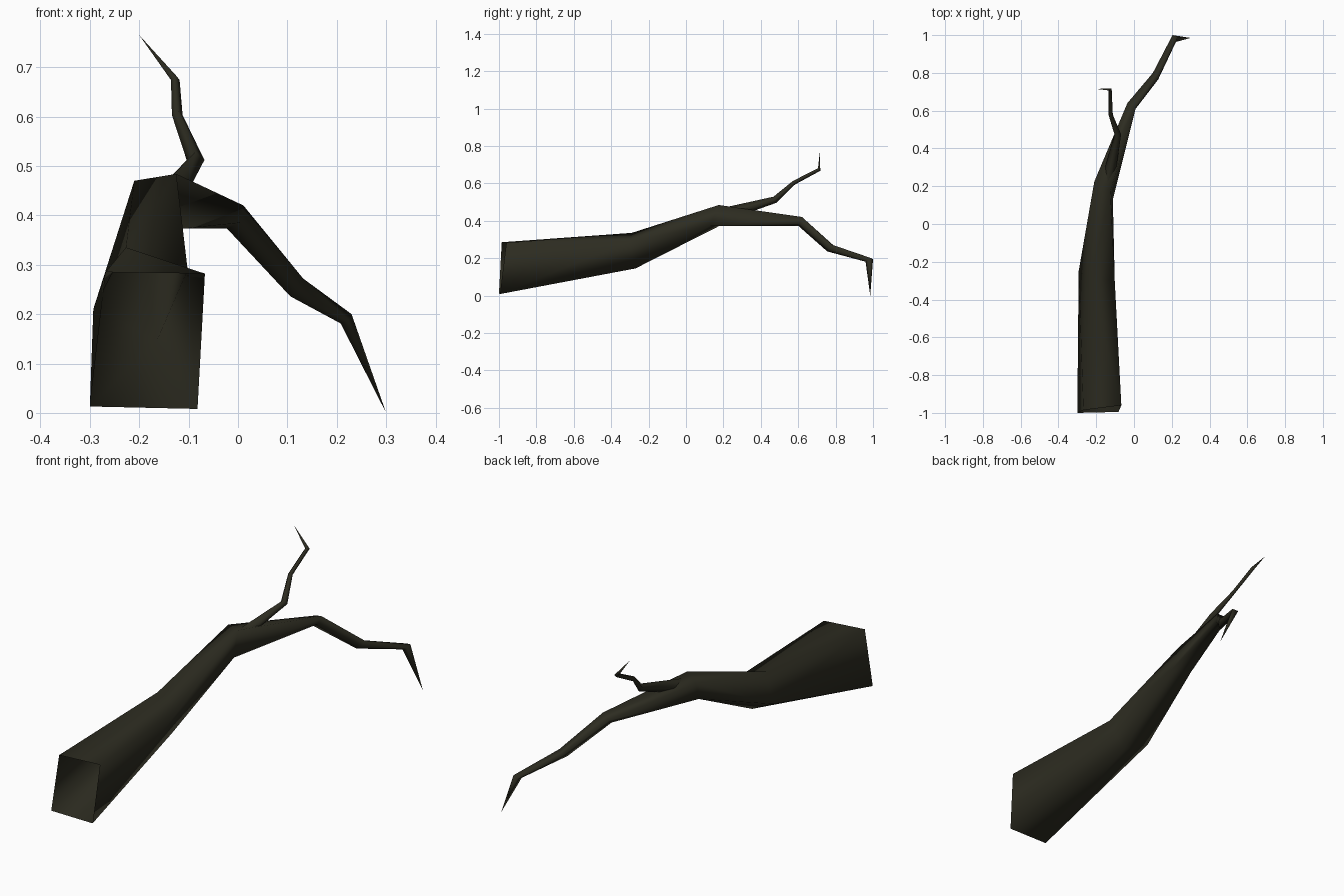
import bpy, bmesh
from mathutils import Vector

if "Cube" in bpy.data.objects:
    bpy.data.objects.remove(bpy.data.objects["Cube"])

bark = bpy.data.materials.new("dark_bark")
bark.diffuse_color = (0.026, 0.025, 0.015, 1)
bark.use_nodes = True
bark.node_tree.nodes["Principled BSDF"].inputs["Base Color"].default_value = bark.diffuse_color


def skin(name, rings, tip):
    """Four-sided tube through the rings, open at the first ring, closed to a point.
    Each twisted side is split along its outer diagonal so it stays convex."""
    bm = bmesh.new()
    vr = [[bm.verts.new(p) for p in r] for r in rings]
    for a, b in zip(vr, vr[1:]):
        mid = sum((v.co for v in a + b), Vector()) / 8
        for i in range(4):
            j = (i + 1) % 4
            p, q, r, s = a[i], a[j], b[j], b[i]
            # outward direction of the side decides which diagonal bulges
            n = (r.co - p.co).cross(s.co - q.co)
            if n.dot((p.co + q.co + r.co + s.co) / 4 - mid) < 0:
                n = -n
            if n.dot(p.co + r.co) > n.dot(q.co + s.co):
                tris = ((p, q, r), (p, r, s))
            else:
                tris = ((p, q, s), (q, r, s))
            for t in tris:
                bm.faces.new(t)
    t = bm.verts.new(tip)
    for i in range(4):
        bm.faces.new((vr[-1][i], vr[-1][(i + 1) % 4], t))
    bmesh.ops.recalc_face_normals(bm, faces=bm.faces)
    for f in bm.faces:
        f.smooth = True
    me = bpy.data.meshes.new(name)
    bm.to_mesh(me)
    bm.free()
    me.materials.append(bark)
    ob = bpy.data.objects.new(name, me)
    bpy.context.collection.objects.link(ob)
    return ob


# main branch: square sections from the thick cut end to the thin end
skin("main_branch", [
    [(-.30, -1.0, .013), (-.268, -.985, .285), (-.067, -.96, .282), (-.082, -.995, .008)],
    [(-.293, -.25, .21), (-.227, -.29, .335), (-.102, -.30, .29), (-.165, -.27, .145)],
    [(-.195, .18, .373), (-.21, .225, .47), (-.125, .175, .484), (-.112, .13, .373)],
    [(-.022, .60, .373), (-.035, .64, .402), (.011, .62, .42), (.005, .605, .385)],
    [(.106, .755, .236), (.10, .80, .258), (.132, .78, .272), (.128, .765, .248)],
    [(.208, .96, .181), (.204, 1.0, .193), (.230, .99, .20), (.224, .968, .188)],
], (.30, .985, 0))

# side twig: diamond sections along a bent path
path = [Vector(p) for p in [(-.142, .21, .436), (-.086, .475, .512), (-.123, .577, .603),
                            (-.127, .712, .674), (-.20, .715, .765)]]
radii = [.035, .018, .011, .010]
rings = []
for i, r in enumerate(radii):
    d = (path[i + 1] - path[max(i - 1, 0)]).normalized()
    side = d.cross(Vector((0, 0, 1))).normalized()
    up = side.cross(d)
    rings.append([path[i] + v * r for v in (side, up, -side, -up)])
skin("side_twig", rings, path[-1])
